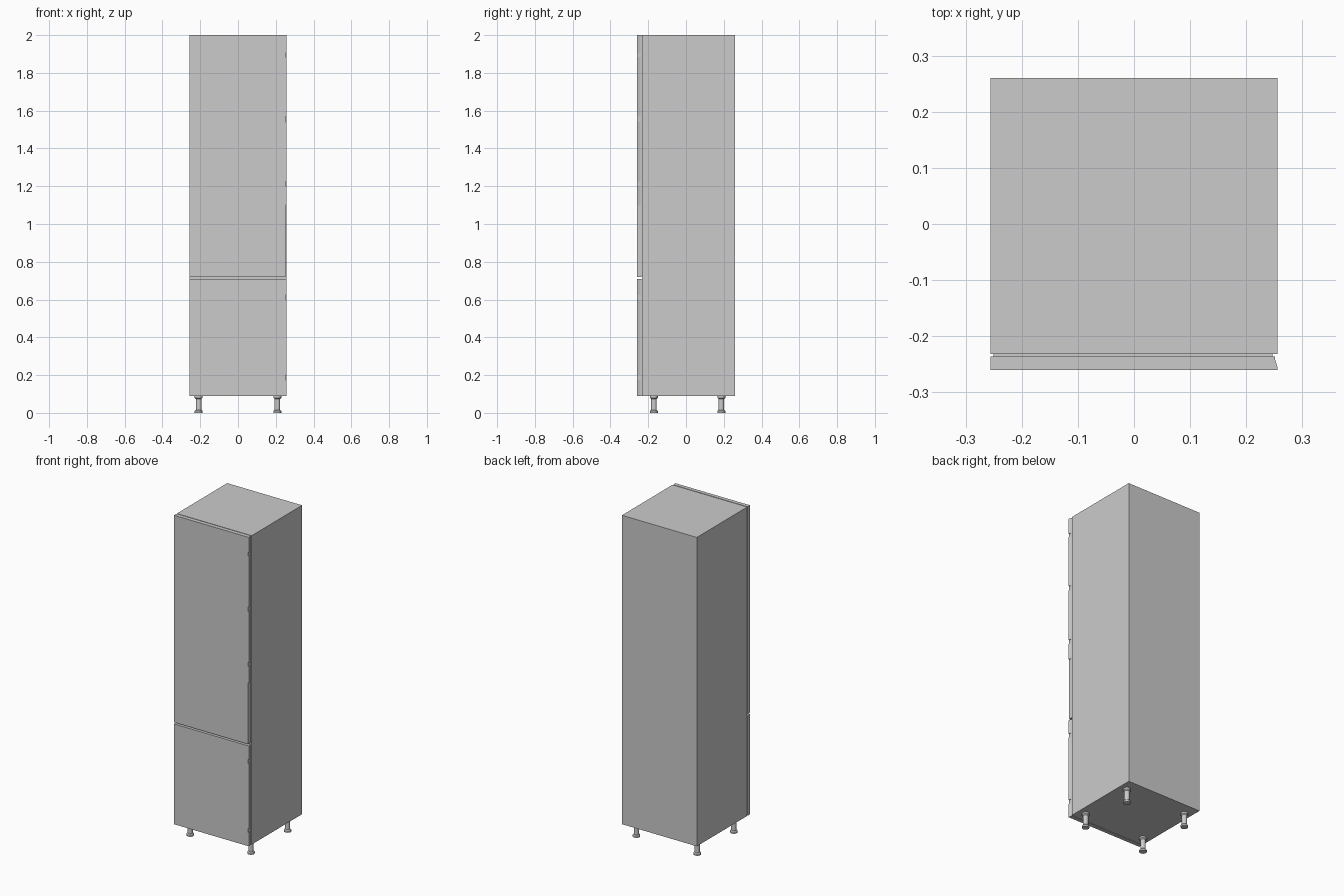
import bpy, bmesh, math

if "Cube" in bpy.data.objects:
    bpy.data.objects.remove(bpy.data.objects["Cube"])

HX, FRONT, BACK = 0.256, -0.26, 0.26
DOOR_BACK, BODY_FRONT = -0.236, -0.232
BASE, TOP = 0.09, 2.0


def finish(name, bm):
    bmesh.ops.recalc_face_normals(bm, faces=bm.faces)
    me = bpy.data.meshes.new(name)
    bm.to_mesh(me)
    bm.free()
    ob = bpy.data.objects.new(name, me)
    bpy.context.collection.objects.link(ob)
    return ob


def prism(name, pts, z0, z1):
    """Extrude an xy outline from z0 to z1."""
    bm = bmesh.new()
    face = bm.faces.new([bm.verts.new((x, y, z0)) for x, y in pts])
    res = bmesh.ops.extrude_face_region(bm, geom=[face])
    verts = [v for v in res["geom"] if isinstance(v, bmesh.types.BMVert)]
    bmesh.ops.translate(bm, verts=verts, vec=(0, 0, z1 - z0))
    return finish(name, bm)


def box(name, x0, x1, y0, y1, z0, z1):
    return prism(name, [(x0, y0), (x1, y0), (x1, y1), (x0, y1)], z0, z1)


def lathe(name, profile, x, y, sides=20):
    bm = bmesh.new()
    rings = [[bm.verts.new((x + r * math.cos(2 * math.pi * i / sides),
                            y + r * math.sin(2 * math.pi * i / sides), z))
              for i in range(sides)] for r, z in profile]
    for a, b in zip(rings, rings[1:]):
        for i in range(sides):
            j = (i + 1) % sides
            bm.faces.new((a[i], a[j], b[j], b[i]))
    bm.faces.new(rings[0])
    bm.faces.new(rings[-1])
    ob = finish(name, bm)
    bpy.context.view_layer.objects.active = ob
    ob.select_set(True)
    bpy.ops.object.shade_smooth_by_angle(angle=math.radians(35))
    ob.select_set(False)


# Cabinet
box("cabinet", -HX, HX, BODY_FRONT, BACK, BASE, TOP)

# Doors: slab, inset gasket and a bevelled grip strip broken into segments
doors = {
    "fridge": (0.72, TOP, [(1.10, 1.20), (1.225, 1.54), (1.57, 1.885), (1.905, TOP)]),
    "freezer": (BASE, 0.71, [(BASE, 0.175), (0.20, 0.60), (0.625, 0.71)]),
}
for name, (z0, z1, grips) in doors.items():
    box(name + "_door", -HX, 0.251, FRONT, DOOR_BACK, z0, z1)
    box(name + "_gasket", -0.25, 0.247, DOOR_BACK, BODY_FRONT, z0 + 0.005, z1 - 0.005)
    for i, (g0, g1) in enumerate(grips):
        prism(f"{name}_grip_edge_{i + 1}",
              [(0.251, FRONT), (HX, FRONT), (HX, -0.256), (0.251, -0.24)], g0, g1)

# Adjustable feet
foot = [(0.021, 0), (0.021, 0.010), (0.015, 0.016), (0.015, 0.074),
        (0.021, 0.080), (0.021, BASE)]
for sx, side in ((-1, "left"), (1, "right")):
    for y, end in ((-0.17, "front"), (0.187, "back")):
        lathe(f"{end}_{side}_foot", foot, sx * 0.208, y)
